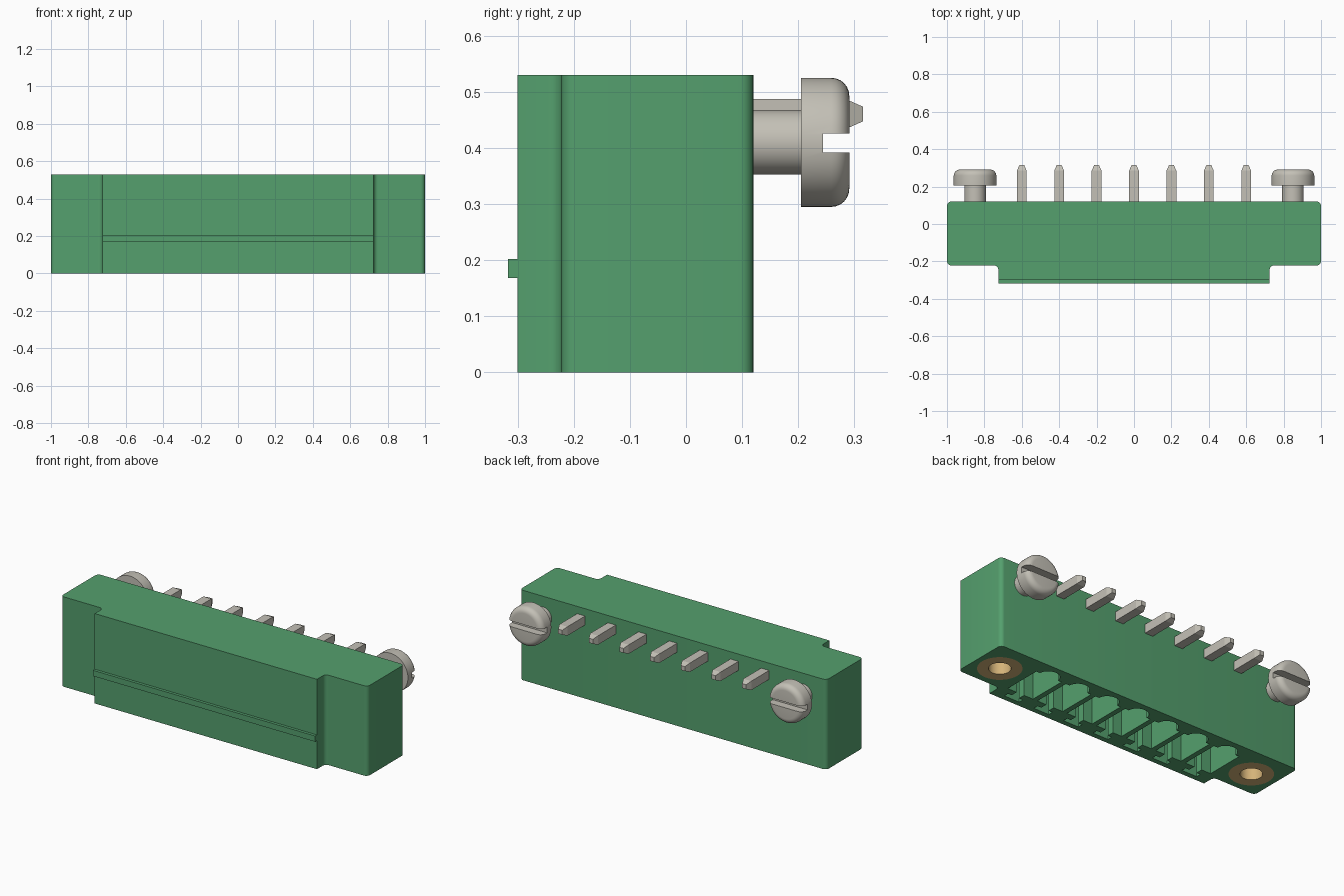
import bpy, bmesh, math
from mathutils import Matrix

if "Cube" in bpy.data.objects:
    bpy.data.objects.remove(bpy.data.objects["Cube"])


def material(name, rgb):
    m = bpy.data.materials.new(name)
    m.use_nodes = True
    m.diffuse_color = (*rgb, 1)
    m.node_tree.nodes["Principled BSDF"].inputs["Base Color"].default_value = (*rgb, 1)
    return m


GREEN = material("green plastic", (0.09, 0.35, 0.155))
STEEL = material("tinned metal", (0.55, 0.53, 0.47))
BRASS = material("brass", (0.66, 0.45, 0.19))


def finish(name, bm, mat, smooth=True):
    bmesh.ops.recalc_face_normals(bm, faces=bm.faces)
    mesh = bpy.data.meshes.new(name)
    bm.to_mesh(mesh)
    bm.free()
    mesh.materials.append(mat)
    obj = bpy.data.objects.new(name, mesh)
    bpy.context.collection.objects.link(obj)
    if smooth:
        shade(obj)
    return obj


def activate(obj):
    bpy.ops.object.select_all(action='DESELECT')
    obj.select_set(True)
    bpy.context.view_layer.objects.active = obj


def shade(obj):
    activate(obj)
    bpy.ops.object.shade_smooth_by_angle(angle=math.radians(35))


def prism(bm, outline, z0, z1):
    """Extrude an xy outline from z0 to z1."""
    face = bm.faces.new([bm.verts.new((x, y, z0)) for x, y in outline])
    top = bmesh.ops.extrude_face_region(bm, geom=[face])["geom"]
    for v in top:
        if isinstance(v, bmesh.types.BMVert):
            v.co.z = z1


def box(bm, x0, x1, y0, y1, z0, z1):
    prism(bm, [(x0, y0), (x1, y0), (x1, y1), (x0, y1)], z0, z1)


def lathe(bm, profile, matrix, steps=48):
    """Spin a (radius, height) profile around z, then place it."""
    verts = [bm.verts.new((r, 0, h)) for r, h in profile]
    edges = [bm.edges.new(p) for p in zip(verts, verts[1:])]
    bmesh.ops.spin(bm, geom=verts + edges, cent=(0, 0, 0), axis=(0, 0, 1),
                   angle=math.tau, steps=steps)
    bmesh.ops.remove_doubles(bm, verts=bm.verts, dist=0.0001)
    bmesh.ops.transform(bm, matrix=matrix, verts=bm.verts)


def cut(obj, cutter):
    mod = obj.modifiers.new("cut", 'BOOLEAN')
    mod.operation = 'DIFFERENCE'
    mod.solver = 'EXACT'
    mod.object = cutter
    activate(obj)
    bpy.ops.object.modifier_apply(modifier=mod.name)
    bpy.data.objects.remove(cutter)
    shade(obj)


PINS = [0.2 * i for i in range(-3, 4)]
SIDES = {"left": 0.85, "right": -0.85}
HEIGHT = 0.53
INSERT_Y = -0.068

# Housing block with flanges and a raised front
half = [(0.725, -0.3), (0.725, -0.222), (1, -0.222), (1, 0.12)]
bm = bmesh.new()
prism(bm, half + [(-x, y) for x, y in reversed(half)], 0, HEIGHT)
corners = [e for e in bm.edges
           if abs(e.verts[0].co.z - e.verts[1].co.z) > 0.1 and e.verts[0].co.y > -0.29]
bmesh.ops.bevel(bm, geom=corners, offset=0.024, segments=6, profile=0.5, affect='EDGES')
housing = finish("housing", bm, GREEN)

# Contact pockets with a keyed slot at the front and a round bay at the back
bm = bmesh.new()
side = [(0.05, -0.27), (0.05, -0.24), (0.025, -0.24), (0.025, -0.2), (0.085, -0.2), (0.085, 0.03)]
arc = [(0.06 * math.cos(math.pi * i / 16), 0.03 + 0.055 * math.sin(math.pi * i / 16))
       for i in range(17)]
pocket = side + arc + [(-x, y) for x, y in reversed(side)]
for px in PINS:
    prism(bm, [(px + x, y) for x, y in pocket], -0.05, 0.4)
cut(housing, finish("pocket_cutter", bm, GREEN, False))

# Holes for the threaded inserts
bm = bmesh.new()
for sx in SIDES.values():
    ring = [(sx + 0.118 * math.cos(math.tau * i / 48), INSERT_Y + 0.118 * math.sin(math.tau * i / 48))
            for i in range(48)]
    prism(bm, ring, -0.05, 0.28)
cut(housing, finish("insert_cutter", bm, GREEN, False))

# Front rail
bm = bmesh.new()
box(bm, -0.725, 0.725, -0.317, -0.299, 0.168, 0.202)
finish("front_rail", bm, GREEN, False)

for label, sx in SIDES.items():
    # Threaded insert
    bm = bmesh.new()
    lathe(bm, [(0.118, 0.28), (0.118, 0), (0.059, 0), (0.059, 0.26), (0, 0.26)],
          Matrix.Translation((sx, INSERT_Y, 0)))
    finish(label + "_insert", bm, BRASS)

    # Slotted screw with a rounded head
    bm = bmesh.new()
    rim = [(0.083 + 0.032 * math.cos(a), 0.259 + 0.032 * math.sin(a))
           for a in (math.pi / 2 * i / 6 for i in range(7))]
    profile = [(0, 0.1), (0.0575, 0.1), (0.0575, 0.205), (0.115, 0.205)] + rim + [(0, 0.291)]
    lathe(bm, profile, Matrix.Translation((sx, 0, 0.41)) @ Matrix.Rotation(-math.pi / 2, 4, 'X'))
    screw = finish(label + "_screw", bm, STEEL)
    bm = bmesh.new()
    box(bm, sx - 0.2, sx + 0.2, 0.244, 0.35, 0.392, 0.426)
    cut(screw, finish("slot_cutter", bm, STEEL, False))

# Bent contact pins with tapered tips
for n, px in enumerate(PINS, 1):
    bm = bmesh.new()
    w = 0.026
    box(bm, px - w, px + w, -0.1, 0.285, 0.434, 0.487)
    end = max(bm.faces, key=lambda f: f.calc_center_median().y)
    tip = bmesh.ops.extrude_discrete_faces(bm, faces=[end])["faces"][0]
    centre = tip.calc_center_median()
    for v in tip.verts:
        v.co = centre + (v.co - centre) * 0.5
        v.co.y = 0.315
    box(bm, px - w, px + w, -0.1, -0.048, 0.13, 0.45)
    finish(f"pin_{n}", bm, STEEL, False)
